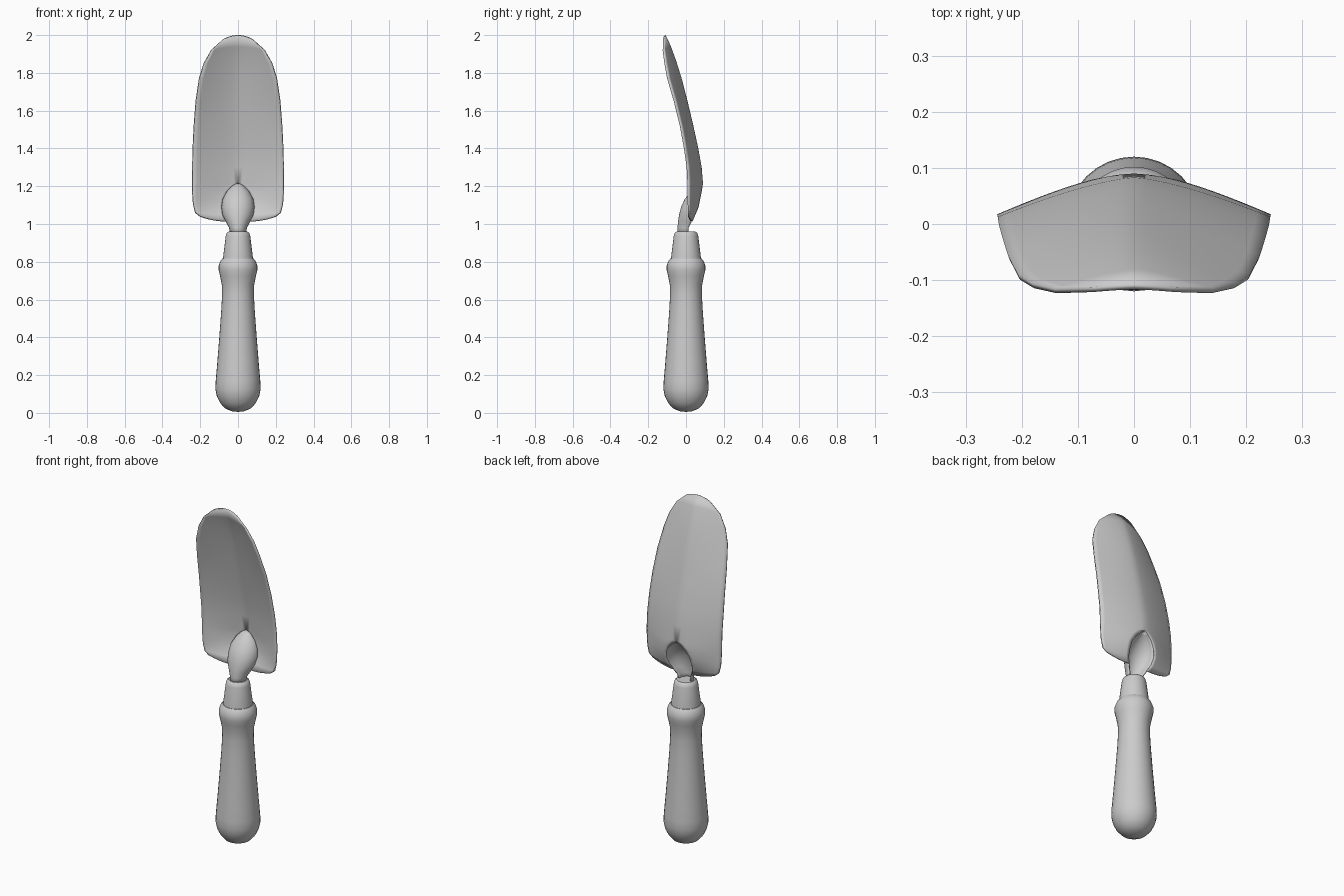
import bpy, bmesh, math

if "Cube" in bpy.data.objects:
    bpy.data.objects.remove(bpy.data.objects["Cube"])


def finish(name, verts, faces, mods=(), angle=35):
    me = bpy.data.meshes.new(name)
    me.from_pydata(verts, [], faces)
    bm = bmesh.new()
    bm.from_mesh(me)
    bmesh.ops.remove_doubles(bm, verts=bm.verts, dist=1e-5)
    bmesh.ops.recalc_face_normals(bm, faces=bm.faces)
    bm.to_mesh(me)
    bm.free()
    ob = bpy.data.objects.new(name, me)
    bpy.context.collection.objects.link(ob)
    for kind, settings in mods:
        m = ob.modifiers.new(kind.title(), kind)
        for key, value in settings.items():
            setattr(m, key, value)
    bpy.ops.object.select_all(action='DESELECT')
    bpy.context.view_layer.objects.active = ob
    ob.select_set(True)
    bpy.ops.object.shade_smooth_by_angle(angle=math.radians(angle))
    return ob


def grid_faces(rows, cols):
    return [(r * cols + c, r * cols + c + 1, (r + 1) * cols + c + 1, (r + 1) * cols + c)
            for r in range(rows - 1) for c in range(cols - 1)]


def lathe(name, profile, n=32):
    verts = [(r * math.cos(2 * math.pi * i / n), r * math.sin(2 * math.pi * i / n), z)
             for r, z in profile for i in range(n + 1)]
    return finish(name, verts, grid_faces(len(profile), n + 1))


# Turned handle
lathe("handle", [(0, 0.005), (.035, .009), (.07, .025), (.095, .053), (.112, .088), (.12, .125),
                 (.118, .17), (.111, .25), (.099, .4), (.088, .55), (.084, .63), (.086, .68),
                 (.095, .725), (.102, .755), (.102, .78), (.093, .805), (.082, .818), (0, .818)])

# Tapered ferrule
lathe("ferrule", [(0, .81), (.08, .81), (.078, .83), (.065, .935), (.06, .952), (.05, .96), (0, .96)])

# Tang: pressed half-pipe, open at the back; rows are z, half width, front y, rim y
tang = [(.94, .038, -.04, .010), (.98, .042, -.04, .014), (1.015, .06, -.037, .030),
        (1.05, .078, -.031, .045), (1.09, .083, -.021, .062), (1.13, .077, -.002, .070),
        (1.17, .055, .03, .078), (1.2, .025, .062, .083), (1.212, .003, .08, .085)]
N = 16
verts = [(w * math.cos(math.pi * i / N), rim - (rim - front) * math.sin(math.pi * i / N), z)
         for z, w, front, rim in tang for i in range(N + 1)]
finish("tang", verts, grid_faces(len(tang), N + 1),
       [('SOLIDIFY', dict(thickness=.01, offset=0))])

# Blade: half width, edge z, edge y, notch half width, inner z, inner y
blade = [(.200, 1.04, .015, .060, 1.015, .030), (.226, 1.06, .015, .078, 1.05, .045),
         (.236, 1.10, .014, .083, 1.09, .062), (.239, 1.13, .013, .077, 1.13, .070),
         (.241, 1.17, .013, .055, 1.17, .078), (.242, 1.20, .012, .025, 1.20, .083),
         (.242, 1.22, .012, 0, 1.215, .085), (.241, 1.30, .008, 0, 1.30, .078),
         (.239, 1.40, -.006, 0, 1.40, .060), (.233, 1.52, -.028, 0, 1.52, .034),
         (.223, 1.65, -.060, 0, 1.65, .003), (.205, 1.77, -.095, 0, 1.77, -.028),
         (.180, 1.85, -.110, 0, 1.86, -.056), (.140, 1.92, -.119, 0, 1.94, -.085),
         (.075, 1.978, -.117, 0, 1.998, -.112)]
M = 10
verts = []
for w, ze, ye, notch, zi, yi in blade:
    for i in range(M + 1):
        u = i / M
        verts.append((notch + (w - notch) * u,
                      yi + (ye - yi) * u ** (1.4 - 3 * notch),
                      ze + (zi - ze) * (1 - u * u)))
finish("blade", verts, grid_faces(len(blade), M + 1),
       [('MIRROR', dict(use_clip=True)), ('SOLIDIFY', dict(thickness=.01, offset=0))])
